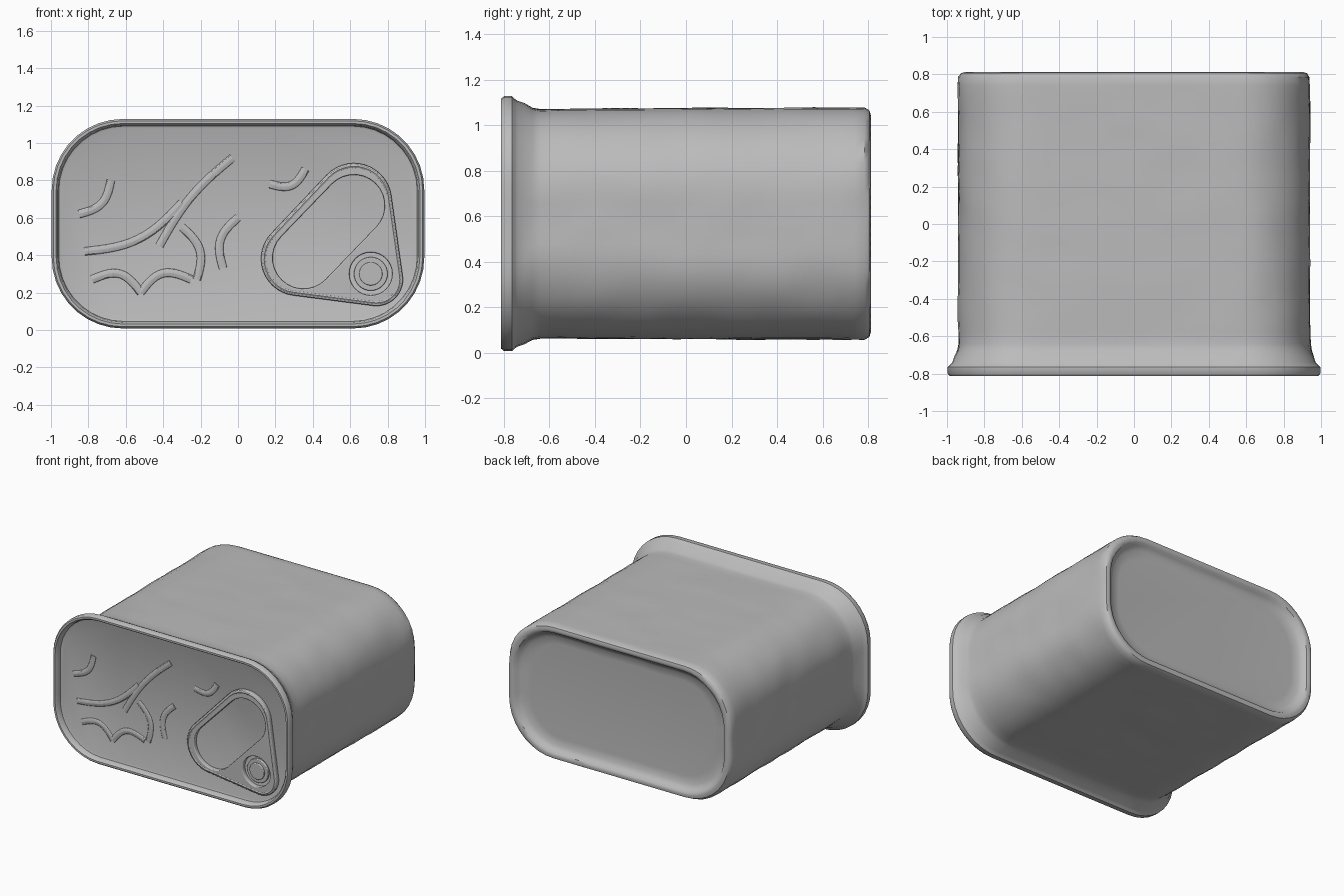
import bpy, bmesh, math
from mathutils import Vector, noise

cube = bpy.data.objects.get("Cube")
if cube:
    bpy.data.objects.remove(cube, do_unlink=True)

tin = bpy.data.materials.new("tin grey")
tin.use_nodes = True
tin.diffuse_color = (0.5, 0.5, 0.5, 1)
tin.node_tree.nodes["Principled BSDF"].inputs["Base Color"].default_value = (0.5, 0.5, 0.5, 1)

MID = 0.568      # height of the can's axis
PANEL = -0.765   # depth of the sunken lid


def arc(cx, cz, r, a0, a1, n):
    return [(cx + r * math.cos(a0 + (a1 - a0) * i / n),
             cz + r * math.sin(a0 + (a1 - a0) * i / n)) for i in range(n + 1)]


def rounded_rect(w, h, r, n=9, side=(12, 6)):
    """Outline with half sizes w, h and extra points along the straight sides."""
    pts = []
    for k, (sx, sz) in enumerate([(1, 1), (-1, 1), (-1, -1), (1, -1)]):
        a = k * math.pi / 2
        pts += arc(sx * (w - r), sz * (h - r), r, a, a + math.pi / 2, n)
        end = pts[-1]
        nxt = (-end[0], end[1]) if k % 2 == 0 else (end[0], -end[1])
        m = side[k % 2]
        pts += [(end[0] + (nxt[0] - end[0]) * i / m,
                 end[1] + (nxt[1] - end[1]) * i / m) for i in range(1, m)]
    return pts


def finish(obj, angle):
    obj.data.materials.clear()
    obj.data.materials.append(tin)
    bpy.ops.object.select_all(action="DESELECT")
    obj.select_set(True)
    bpy.context.view_layer.objects.active = obj
    bpy.ops.object.shade_smooth_by_angle(angle=math.radians(angle))


def loft(name, sections, wobble=0.0):
    """Skin rounded rectangles (y, half width, half height, radius) front to back."""
    bm = bmesh.new()
    rings = []
    for y, w, h, r in sections:
        ring = []
        for x, z in rounded_rect(w, h, r):
            p = Vector((x, y, z))
            if wobble and -0.7 < y < 0.8:
                d = noise.noise(p * 5) + 0.5 * noise.noise(p * 12)
                p += Vector((x, 0, z)).normalized() * d * wobble
            ring.append(bm.verts.new(p + Vector((0, 0, MID))))
        rings.append(ring)
    n = len(rings[0])
    for a, b in zip(rings, rings[1:]):
        for i in range(n):
            j = (i + 1) % n
            bm.faces.new((a[i], a[j], b[j], b[i]))
    bm.faces.new(rings[0])
    bm.faces.new(rings[-1])
    bmesh.ops.recalc_face_normals(bm, faces=bm.faces)
    me = bpy.data.meshes.new(name)
    bm.to_mesh(me)
    bm.free()
    obj = bpy.data.objects.new(name, me)
    bpy.context.collection.objects.link(obj)
    finish(obj, 40)


def hull(circles, n=14):
    """Outline wrapped around circles (x, z, r) listed counter-clockwise."""
    def leave(a, b):
        d = math.hypot(b[0] - a[0], b[1] - a[1])
        return math.atan2(b[1] - a[1], b[0] - a[0]) - math.acos((a[2] - b[2]) / d)
    pts = []
    for i, c in enumerate(circles):
        a0 = leave(circles[i - 1], c)
        a1 = leave(c, circles[(i + 1) % len(circles)])
        pts += arc(*c, a0, a0 + (a1 - a0) % math.tau, n)
    return pts


def curve_part(name, outlines, y, closed=True, flat=False, extrude=0.0, bevel=0.0, squash=1.0):
    """Filled plate or round bead drawn on the lid plane."""
    cu = bpy.data.curves.new(name, "CURVE")
    cu.dimensions = "2D" if flat else "3D"
    cu.fill_mode = "BOTH" if flat else "FULL"
    cu.extrude, cu.bevel_depth, cu.bevel_resolution = extrude, bevel, 2
    cu.offset = -bevel if flat else 0
    cu.use_fill_caps = not flat
    for pts in outlines:
        sp = cu.splines.new("POLY")
        sp.points.add(len(pts) - 1)
        for p, (x, z) in zip(sp.points, pts):
            p.co = (x, z, 0, 1)
        sp.use_cyclic_u = closed
    obj = bpy.data.objects.new(name, cu)
    bpy.context.collection.objects.link(obj)
    obj.location.y = y
    obj.rotation_euler.x = math.pi / 2
    obj.scale.z = squash
    bpy.ops.object.select_all(action="DESELECT")
    obj.select_set(True)
    bpy.context.view_layer.objects.active = obj
    bpy.ops.object.convert(target="MESH")
    obj = bpy.context.view_layer.objects.active
    obj.name = name
    finish(obj, 45)


# Can body with sunken lid, seamed rim, flared neck and recessed base
front = [(PANEL, 0.945, 0.51, 0.33), (-0.77, 0.958, 0.522, 0.345), (-0.80, 0.963, 0.527, 0.35),
         (-0.812, 0.972, 0.536, 0.355), (-0.812, 0.987, 0.55, 0.37), (-0.80, 0.996, 0.56, 0.38),
         (-0.765, 0.996, 0.56, 0.38), (-0.752, 0.982, 0.548, 0.37), (-0.74, 0.972, 0.54, 0.37),
         (-0.71, 0.962, 0.53, 0.37), (-0.675, 0.945, 0.508, 0.37)]
wall = [(-0.64 + 0.06 * i, 0.94, 0.502 + 0.0003 * i, 0.37) for i in range(24)]
base = [(0.785, 0.937, 0.508, 0.37), (0.806, 0.925, 0.498, 0.37), (0.812, 0.905, 0.478, 0.36),
        (0.805, 0.885, 0.458, 0.35), (0.785, 0.872, 0.445, 0.34), (0.765, 0.84, 0.415, 0.32),
        (0.76, 0.78, 0.36, 0.28)]
loft("can_body", front + wall + base, wobble=0.006)

# Pull tab: plate with finger hole and rivet hole, edged by rolled beads
outer = hull([(0.32, 0.38, 0.195), (0.74, 0.27, 0.14), (0.62, 0.69, 0.20)])
finger = hull([(0.35, 0.385, 0.165), (0.62, 0.665, 0.165)])
rivet_gap = arc(0.71, 0.30, 0.115, 0, math.tau * 31 / 32, 31)
curve_part("pull_tab", [outer, finger, rivet_gap], PANEL - 0.012, flat=True,
           extrude=0.012, bevel=0.006)
edge = hull([(0.32, 0.38, 0.18), (0.74, 0.27, 0.125), (0.62, 0.69, 0.185)])
curve_part("tab_rolled_edge", [edge], PANEL - 0.016, bevel=0.017)

# Rivet button
for name, r, depth in (("rivet_base", 0.09, 0.010), ("rivet_cap", 0.062, 0.020)):
    curve_part(name, [arc(0.71, 0.30, r, 0, math.tau * 31 / 32, 31)], PANEL,
               flat=True, extrude=depth, bevel=0.005)


# Shallow pressed ridges on the lid: branching sprig and wavy border
def bend(x0, z0, x1, z1, bow, n=14):
    dx, dz = x1 - x0, z1 - z0
    return [(x0 + dx * t - dz * bow * math.sin(math.pi * t),
             z0 + dz * t + dx * bow * math.sin(math.pi * t))
            for t in (i / n for i in range(n + 1))]


ridges = [bend(-0.82, 0.42, -0.30, 0.68, -0.12), bend(-0.42, 0.45, -0.03, 0.92, 0.06),
          bend(-0.85, 0.62, -0.68, 0.80, -0.2), bend(-0.30, 0.55, -0.22, 0.27, 0.2),
          bend(-0.78, 0.27, -0.52, 0.20, 0.25), bend(-0.52, 0.20, -0.25, 0.27, 0.25),
          bend(0.0, 0.60, -0.08, 0.33, -0.2), bend(0.17, 0.78, 0.36, 0.86, -0.25)]
curve_part("lid_ridges", ridges, PANEL, closed=False, bevel=0.022, squash=0.3)
